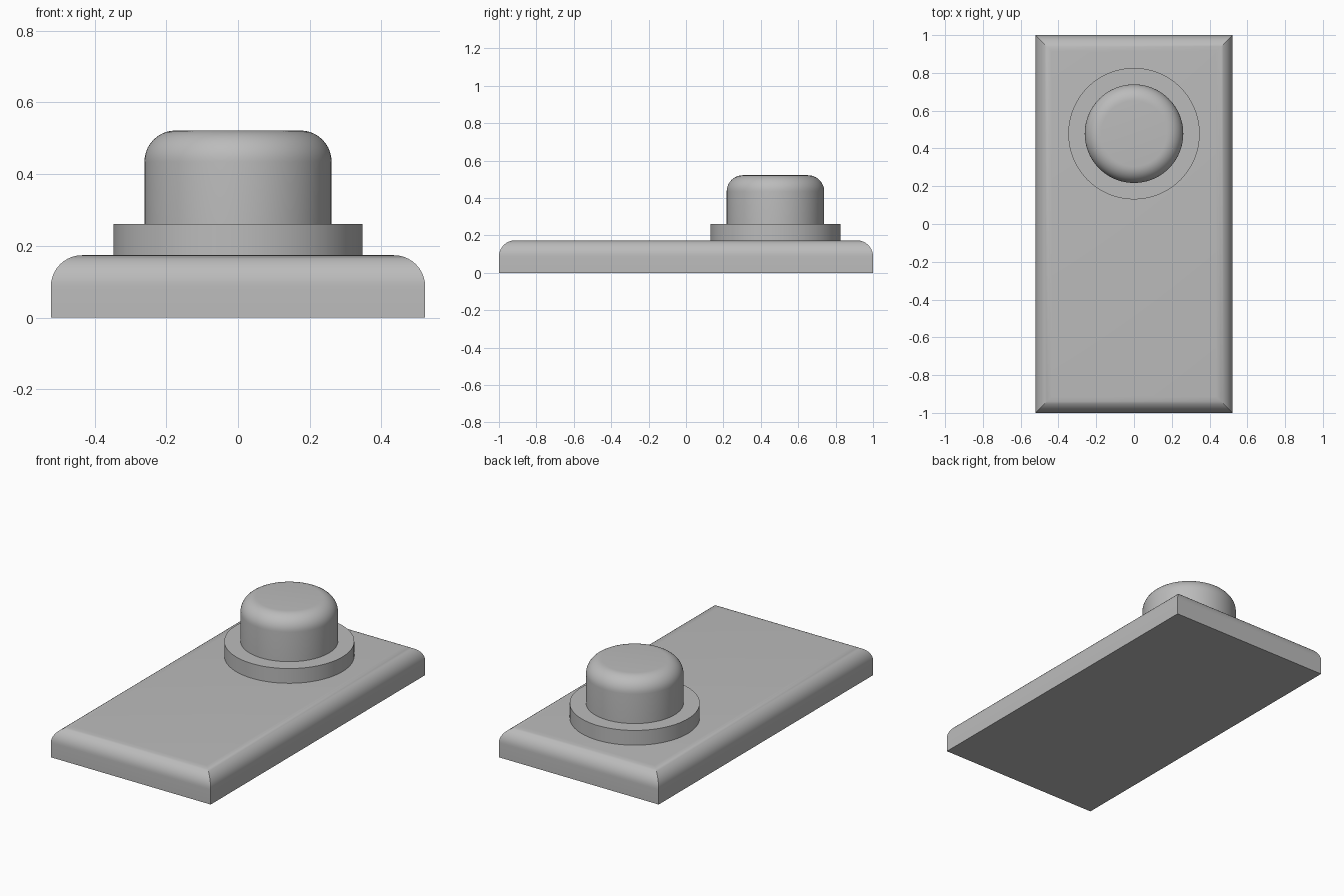
import bpy
import bmesh
from math import sin, cos, pi, radians

cube = bpy.data.objects.get("Cube")
if cube:
    bpy.data.objects.remove(cube, do_unlink=True)

U = 2 / 23          # base module of the design
CENTRE_Y = 5.5 * U  # axis of the button
STEPS = 10          # segments in each rounded edge

grey = bpy.data.materials.new("plain grey")
grey.use_nodes = True
grey.diffuse_color = (0.5, 0.5, 0.5, 1)
grey.node_tree.nodes["Principled BSDF"].inputs["Base Color"].default_value = grey.diffuse_color


def rounded_profile(bottom, top, radius):
    """(inset, height) pairs: a straight wall ending in a quarter round."""
    arc = [(radius * (1 - cos(a)), top - radius + radius * sin(a))
           for a in (i * pi / 2 / STEPS for i in range(STEPS + 1))]
    return [(0, bottom)] + arc


def rectangle(half_x, half_y):
    return lambda inset: [(sx * (half_x - inset), sy * (half_y - inset))
                          for sx, sy in ((-1, -1), (1, -1), (1, 1), (-1, 1))]


def circle(radius, sides=96):
    return lambda inset: [((radius - inset) * cos(2 * pi * i / sides),
                           CENTRE_Y + (radius - inset) * sin(2 * pi * i / sides))
                          for i in range(sides)]


def loft(name, outline, profile):
    """Stack inset copies of an outline and skin them into a closed solid."""
    bm = bmesh.new()
    rings = [[bm.verts.new((x, y, z)) for x, y in outline(inset)]
             for inset, z in profile]
    for low, high in zip(rings, rings[1:]):
        n = len(low)
        for i in range(n):
            j = (i + 1) % n
            bm.faces.new((low[i], low[j], high[j], high[i]))
    bm.faces.new(rings[0][::-1])
    bm.faces.new(rings[-1])
    mesh = bpy.data.meshes.new(name)
    bm.to_mesh(mesh)
    bm.free()
    mesh.materials.append(grey)
    obj = bpy.data.objects.new(name, mesh)
    bpy.context.collection.objects.link(obj)
    bpy.ops.object.select_all(action="DESELECT")
    obj.select_set(True)
    bpy.context.view_layer.objects.active = obj
    bpy.ops.object.shade_smooth_by_angle(angle=radians(30))
    return obj


# Plate with mitred, rounded top edges
loft("base_plate", rectangle(6 * U, 11.5 * U), rounded_profile(0, 2 * U, U))
# Flat ring-shaped step under the button
loft("collar", circle(4 * U), [(0, 2 * U), (0, 3 * U)])
# Round button with a softened rim
loft("button", circle(3 * U), rounded_profile(3 * U, 6 * U, U))
